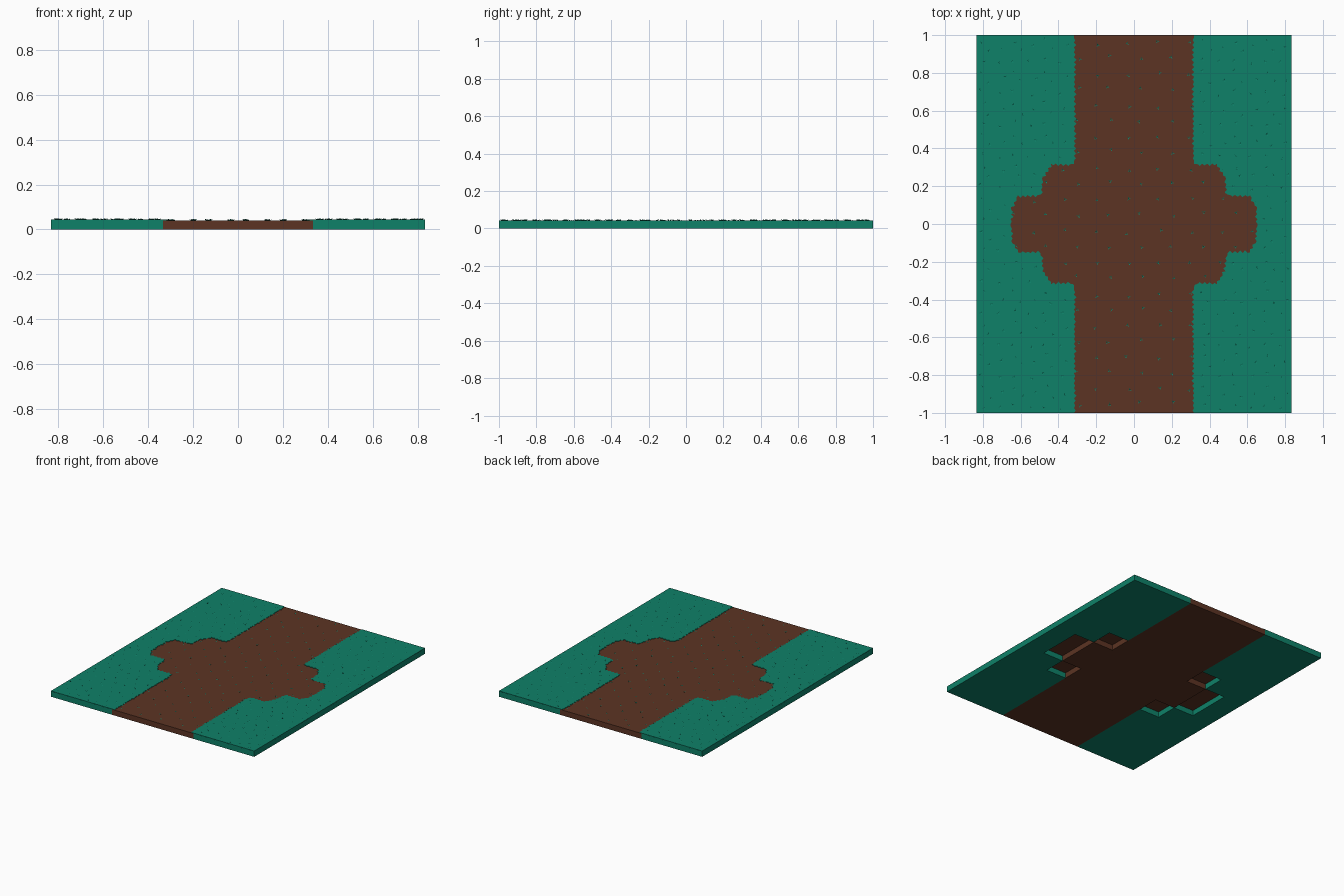
import bpy, bmesh, math, random
from mathutils import Vector

if "Cube" in bpy.data.objects:
    bpy.data.objects.remove(bpy.data.objects["Cube"])

random.seed(4)
C = 1 / 6              # tile cell size (10 x 12 cells)
Z_DIRT, Z_TURF = 0.04, 0.043


def material(name, rgb):
    m = bpy.data.materials.new(name)
    m.diffuse_color = (*rgb, 1)
    m.use_nodes = True
    m.node_tree.nodes["Principled BSDF"].inputs["Base Color"].default_value = m.diffuse_color
    return m


GRASS = material("grass green", (0.0045, 0.22, 0.14))
DIRT = material("dirt brown", (0.107, 0.034, 0.017))


def finish(bm, name, mats):
    me = bpy.data.meshes.new(name)
    bm.to_mesh(me)
    bm.free()
    for m in mats:
        me.materials.append(m)
    ob = bpy.data.objects.new(name, me)
    bpy.context.collection.objects.link(ob)
    return ob


def ring(i, j):
    """Cell distance from the centre lines, 0 = touching the centre."""
    return (i if i >= 0 else -i - 1), (j if j >= 0 else -j - 1)


def is_dirt(i, j):
    a, b = ring(i, j)
    return a < 2 or (a == 2 and b < 2) or (a == 3 and b < 1)


def is_open(i, j):     # cells with no underside
    return ring(i, j) in ((2, 1), (3, 0))


def inside(i, j):
    return -5 <= i < 5 and -6 <= j < 6


# Base slab: cell by cell, hollow below the clearing's outer cells
bm = bmesh.new()


def quad(pts, mat):
    bm.faces.new([bm.verts.new(p) for p in pts]).material_index = mat


for i in range(-5, 5):
    for j in range(-6, 6):
        x0, x1, y0, y1 = i * C, (i + 1) * C, j * C, (j + 1) * C
        mat = 1 if is_dirt(i, j) else 0
        if mat:
            quad([(x0, y0, Z_DIRT), (x1, y0, Z_DIRT), (x1, y1, Z_DIRT), (x0, y1, Z_DIRT)], mat)
        if is_open(i, j):
            continue
        quad([(x0, y1, 0), (x1, y1, 0), (x1, y0, 0), (x0, y0, 0)], mat)
        for di, dj, a, b in ((0, -1, (x0, y0), (x1, y0)), (1, 0, (x1, y0), (x1, y1)),
                             (0, 1, (x1, y1), (x0, y1)), (-1, 0, (x0, y1), (x0, y0))):
            if not inside(i + di, j + dj) or is_open(i + di, j + dj):
                quad([(*a, 0), (*b, 0), (*b, Z_DIRT), (*a, Z_DIRT)], mat)
bmesh.ops.remove_doubles(bm, verts=bm.verts, dist=1e-5)
finish(bm, "base_slab", [GRASS, DIRT])

# Ragged turf edge: one quadrant mirrored front to back
quadrant = [(0.318, 1), (0.318, 0.335), (0.335, 0.318), (0.44, 0.32), (0.485, 0.25),
            (0.495, 0.155), (0.615, 0.152), (0.65, 0.09), (0.654, 0)]
path = [Vector((x, -y)) for x, y in quadrant] + [Vector(p) for p in quadrant[-2::-1]]


def ragged_edge():
    pts = [path[0].copy()]
    for a, b in zip(path, path[1:]):
        d = b - a
        n = max(1, round(d.length / 0.013))
        inward = Vector((-d.y, d.x)).normalized()
        for k in range(1, n + 1):
            tooth = random.uniform(0.006, 0.014) if k % 2 and k < n else 0
            pts.append(a + d * k / n + inward * tooth)
    return pts


# Turf sheets on both sides of the path
for side, name in ((1, "turf_right"), (-1, "turf_left")):
    outline = [Vector((5 * C, 1)), Vector((5 * C, -1))] + ragged_edge()
    bm = bmesh.new()
    f = bm.faces.new([bm.verts.new((side * p.x, p.y, Z_DIRT + 0.0002)) for p in outline])
    up = bmesh.ops.extrude_face_region(bm, geom=[f])["geom"]
    for v in up:
        if isinstance(v, bmesh.types.BMVert):
            v.co.z = Z_TURF
    bmesh.ops.recalc_face_normals(bm, faces=bm.faces)
    bmesh.ops.triangulate(bm, faces=bm.faces)
    finish(bm, name, [GRASS])

# Grass tufts: three small leaning blades each
bm = bmesh.new()


def tuft(x, y, z, size):
    start = random.uniform(0, math.tau)
    for k in range(3):
        a = start + k * math.tau / 3
        out, across = Vector((math.cos(a), math.sin(a), 0)), Vector((-math.sin(a), math.cos(a), 0))
        root = Vector((x, y, z)) + out * 0.002
        pts = (root - across * size * 0.3, root + across * size * 0.3,
               root + out * size * 0.8 + Vector((0, 0, size * 0.5)))
        bm.faces.new([bm.verts.new(p) for p in pts])


for i in range(-5, 5):
    for j in range(-6, 6):
        grass = not is_dirt(i, j)
        spots = ((.18, .2), (.7, .12), (.42, .5), (.85, .62), (.2, .82)) if grass else ((.22, .3), (.8, .75))
        for u, v in spots:
            x = (i + u + random.uniform(-.07, .07)) * C
            y = (j + v + random.uniform(-.07, .07)) * C
            tuft(x, y, Z_TURF if grass else Z_DIRT, 0.011)
finish(bm, "grass_tufts", [GRASS])
